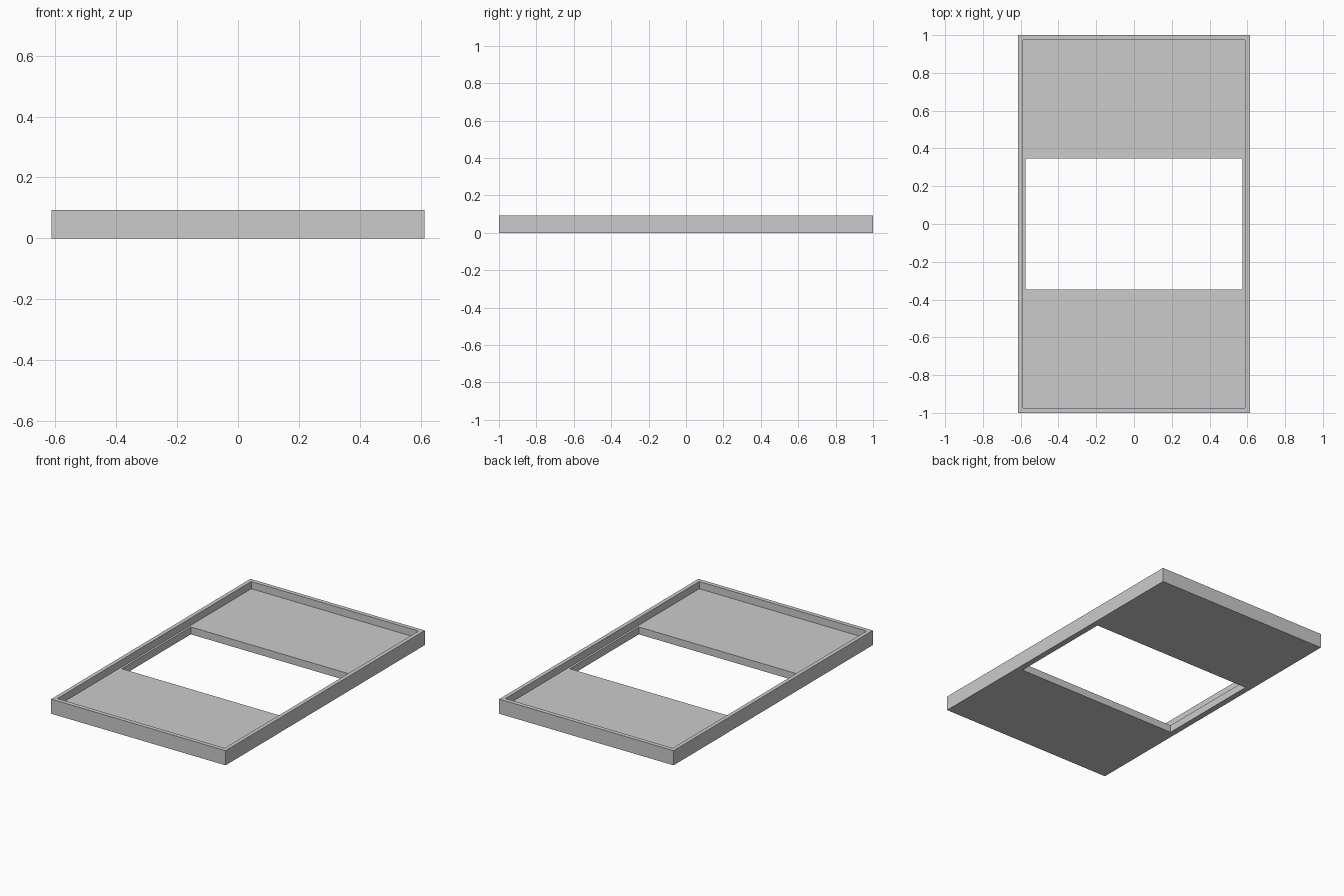
import bpy
import bmesh

cube = bpy.data.objects.get("Cube")
if cube:
    bpy.data.objects.remove(cube, do_unlink=True)

HEIGHT, FLOOR = 0.093, 0.047
OUTER = (0.613, 1.0)
RECESS = (0.588, 0.973)
WINDOW = (0.575, 0.347)

grey = bpy.data.materials.new("light grey")
grey.use_nodes = True
colour = (0.6, 0.6, 0.6, 1)
grey.diffuse_color = colour
grey.node_tree.nodes["Principled BSDF"].inputs["Base Color"].default_value = colour


def ring(bm, half, z):
    """Rectangular loop of four vertices at height z."""
    x, y = half
    return [bm.verts.new((sx * x, sy * y, z))
            for sx, sy in ((-1, -1), (1, -1), (1, 1), (-1, 1))]


# Stepped tray: each loop is bridged to the next, the last back to the first
bm = bmesh.new()
loops = [ring(bm, half, z) for half, z in (
    (OUTER, 0), (OUTER, HEIGHT),          # outer wall
    (RECESS, HEIGHT), (RECESS, FLOOR),    # rim and recess wall
    (WINDOW, FLOOR), (WINDOW, 0))]        # floor and window wall
for a, b in zip(loops, loops[1:] + loops[:1]):
    for i in range(4):
        j = (i + 1) % 4
        bm.faces.new((a[i], a[j], b[j], b[i]))
bmesh.ops.recalc_face_normals(bm, faces=bm.faces)

mesh = bpy.data.meshes.new("recessed_frame")
bm.to_mesh(mesh)
bm.free()
mesh.materials.append(grey)
frame = bpy.data.objects.new("recessed_frame", mesh)
bpy.context.collection.objects.link(frame)
